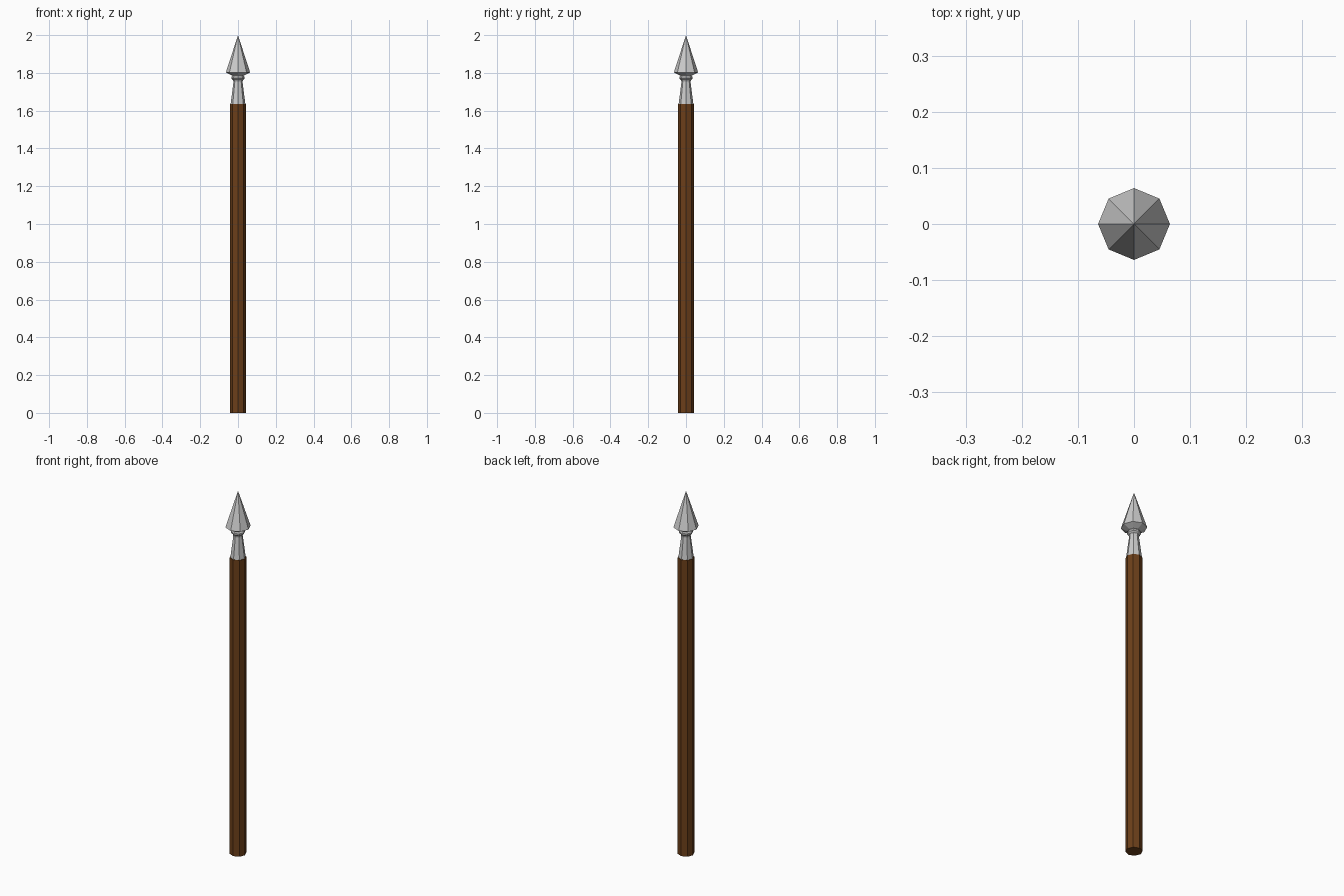
import bpy, bmesh, math

if "Cube" in bpy.data.objects:
    bpy.data.objects.remove(bpy.data.objects["Cube"])

SIDES = 8


def material(name, rgb):
    mat = bpy.data.materials.new(name)
    mat.diffuse_color = (*rgb, 1)
    mat.use_nodes = True
    mat.node_tree.nodes["Principled BSDF"].inputs["Base Color"].default_value = mat.diffuse_color
    return mat


def lathe(name, profile, mat=None):
    """Flat-faced solid turned around z from (radius, height) points, bottom to top."""
    bm = bmesh.new()
    rings = []
    for r, z in profile:
        if r == 0:
            rings.append([bm.verts.new((0, 0, z))] * SIDES)
        else:
            rings.append([bm.verts.new((r * math.cos(2 * math.pi * i / SIDES),
                                        r * math.sin(2 * math.pi * i / SIDES), z))
                          for i in range(SIDES)])
    for low, high in zip(rings, rings[1:]):
        for i in range(SIDES):
            j = (i + 1) % SIDES
            corners = [low[i], low[j], high[j], high[i]]
            bm.faces.new(list(dict.fromkeys(corners)))
    # Close open ends
    for ring, (r, z) in ((rings[0][::-1], profile[0]), (rings[-1], profile[-1])):
        if r > 0:
            bm.faces.new(ring)
    bmesh.ops.recalc_face_normals(bm, faces=bm.faces)
    mesh = bpy.data.meshes.new(name)
    bm.to_mesh(mesh)
    bm.free()
    if mat:
        mesh.materials.append(mat)
    obj = bpy.data.objects.new(name, mesh)
    bpy.context.collection.objects.link(obj)
    return obj


# Wooden pole
lathe("shaft", [(0.042, 0), (0.042, 1.635)], material("wood", (0.15, 0.05, 0.01)))

# Metal head: flared socket, neck, collar ring, then the pointed blade
lathe("spear_head", [
    (0.039, 1.635), (0.024, 1.752),
    (0.026, 1.762), (0.035, 1.770), (0.035, 1.778), (0.029, 1.785),
    (0.064, 1.803), (0, 2.0),
])
